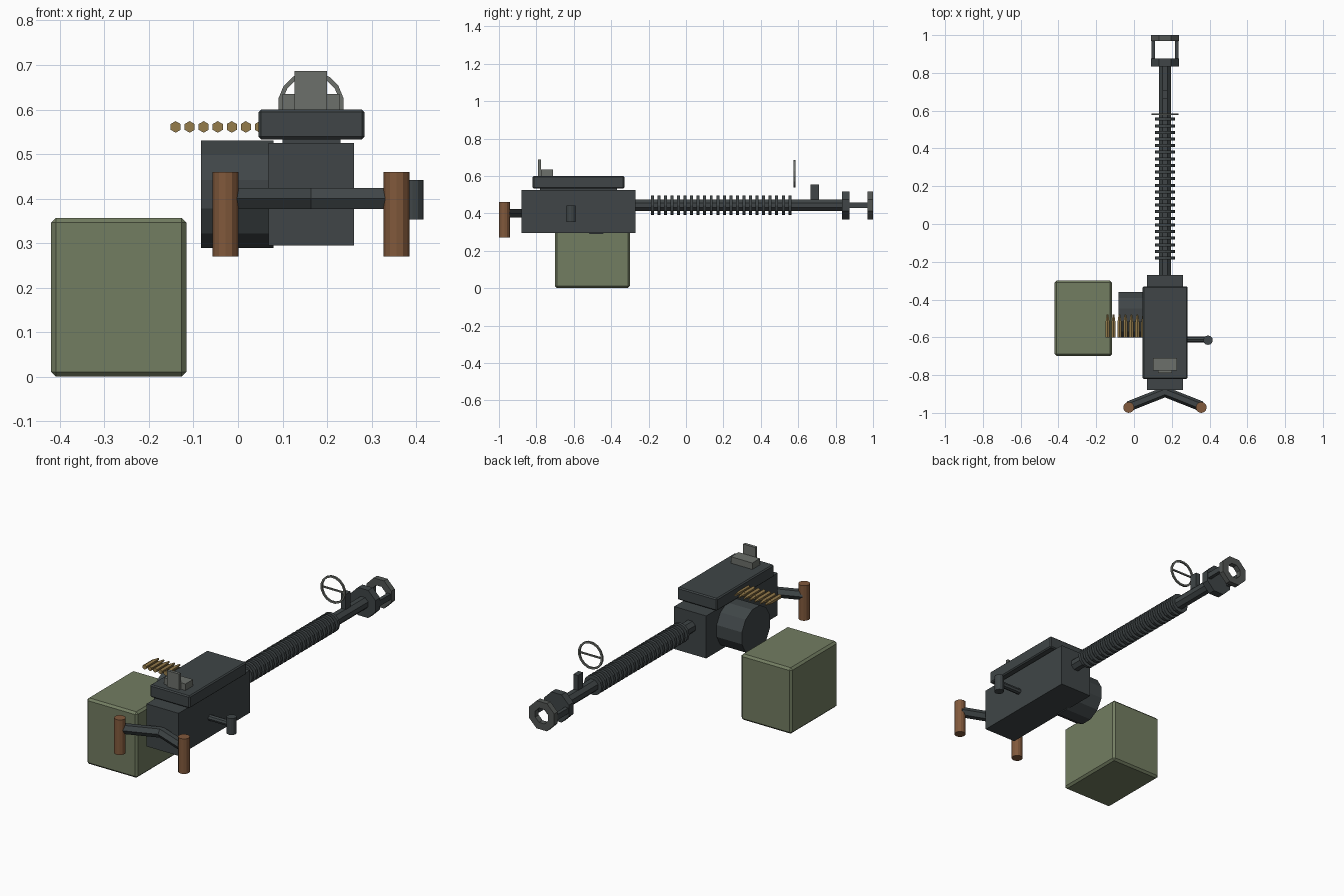
import bpy, bmesh, math
from mathutils import Vector

cube = bpy.data.objects.get("Cube")
if cube:
    bpy.data.objects.remove(cube, do_unlink=True)


def material(name, rgb):
    m = bpy.data.materials.new(name)
    m.use_nodes = True
    col = (*rgb, 1)
    m.diffuse_color = col
    m.node_tree.nodes["Principled BSDF"].inputs["Base Color"].default_value = col
    return m


GUNMETAL = material("gunmetal", (0.05, 0.06, 0.063))
STEEL = material("worn_steel", (0.085, 0.092, 0.088))
SIGHT = material("sight_grey", (0.15, 0.16, 0.145))
OLIVE = material("olive_paint", (0.17, 0.205, 0.12))
WOOD = material("brown_wood", (0.22, 0.1, 0.045))
BRASS = material("brass", (0.3, 0.2, 0.07))

AXIS_X, AXIS_Z = 0.164, 0.443   # barrel line


def finish(name, bm, mat):
    bmesh.ops.recalc_face_normals(bm, faces=bm.faces)
    me = bpy.data.meshes.new(name)
    bm.to_mesh(me)
    bm.free()
    me.materials.append(mat)
    ob = bpy.data.objects.new(name, me)
    bpy.context.collection.objects.link(ob)
    return ob


def box(name, lo, hi, mat, bevel=0):
    """Box between two corners, with an optional chamfer."""
    lo, hi = Vector(lo), Vector(hi)
    bm = bmesh.new()
    bmesh.ops.create_cube(bm, size=1)
    bmesh.ops.scale(bm, vec=hi - lo, verts=bm.verts)
    bmesh.ops.translate(bm, vec=(lo + hi) / 2, verts=bm.verts)
    if bevel:
        bmesh.ops.bevel(bm, geom=bm.edges[:], offset=bevel, segments=1, affect='EDGES')
    return finish(name, bm, mat)


def rod(name, a, b, r, mat, sides=12, r2=None, turn=0.0):
    """Cylinder or cone from point a to point b, turned about its own axis."""
    a, b = Vector(a), Vector(b)
    bm = bmesh.new()
    bmesh.ops.create_cone(bm, cap_ends=True, segments=sides, radius1=r,
                          radius2=r if r2 is None else r2, depth=(b - a).length)
    ob = finish(name, bm, mat)
    ob.rotation_mode = 'QUATERNION'
    ob.rotation_quaternion = (b - a).to_track_quat('Z', 'Y')
    ob.rotation_quaternion @= Vector((0, 0, 1)).rotation_difference(Vector((0, 0, 1)))
    ob.location = (a + b) / 2
    for v in ob.data.vertices:
        x, y = v.co.x, v.co.y
        v.co.x = x * math.cos(turn) - y * math.sin(turn)
        v.co.y = x * math.sin(turn) + y * math.cos(turn)
    return ob


def ring(name, y, z, outer, inner, thick, sides, mat):
    """Flat ring facing the y axis, on the barrel's x."""
    bm = bmesh.new()
    loops = []
    for r, dy in ((outer, 0), (outer, thick), (inner, thick), (inner, 0)):
        angles = [math.tau * (i + 0.5) / sides for i in range(sides)]
        loops.append([bm.verts.new((AXIS_X + r * math.cos(t), y + dy, z + r * math.sin(t)))
                      for t in angles])
    for k in range(4):
        p, q = loops[k], loops[(k + 1) % 4]
        for i in range(sides):
            j = (i + 1) % sides
            bm.faces.new((p[i], p[j], q[j], q[i]))
    return finish(name, bm, mat)


def on_axis(y):
    return (AXIS_X, y, AXIS_Z)


# Body
box("receiver", (0.068, -0.88, 0.295), (0.26, -0.27, 0.525), GUNMETAL)
box("top_cover", (0.046, -0.82, 0.533), (0.284, -0.33, 0.6), GUNMETAL, 0.006)
box("cover_hinge", (0.1, -0.78, 0.52), (0.23, -0.37, 0.535), GUNMETAL)
rod("feed_drum", (-0.083, -0.48, 0.41), (0.08, -0.48, 0.41), 0.125, GUNMETAL,
    turn=math.pi / 12)

# Ammunition box and belt
box("ammo_box", (-0.42, -0.7, 0), (-0.116, -0.3, 0.357), OLIVE, 0.011)
for i in range(7):
    x = -0.14 + i * 0.0315
    rod("cartridge_case", (x, -0.6, 0.561), (x, -0.52, 0.561), 0.013, BRASS, 6)
    rod("cartridge_tip", (x, -0.52, 0.561), (x, -0.48, 0.561), 0.012, BRASS, 6, 0.005)

# Barrel with cooling fins
rod("barrel", on_axis(-0.28), on_axis(0.85), 0.034, GUNMETAL, 8, turn=math.pi / 8)
for i in range(22):
    y = -0.18 + i * 0.035
    rod("cooling_fin", on_axis(y - 0.008), on_axis(y + 0.008), 0.053, GUNMETAL, 12)

# Muzzle: rear flange, open ring and two struts
rod("muzzle_flange", on_axis(0.835), on_axis(0.875), 0.081, GUNMETAL, 8, turn=math.pi / 8)
ring("muzzle_ring", 0.97, AXIS_Z, 0.081, 0.042, 0.03, 8, STEEL)
for side in (-1, 1):
    x = AXIS_X + side * 0.062
    box("muzzle_strut", (x - 0.01, 0.87, 0.428), (x + 0.01, 0.975, 0.458), GUNMETAL)

# Sights
box("front_post", (0.15, 0.665, 0.46), (0.178, 0.71, 0.555), GUNMETAL)
ring("sight_ring", 0.576, 0.612, 0.074, 0.064, 0.009, 16, SIGHT)
box("sight_crossbar", (0.095, 0.577, 0.608), (0.233, 0.584, 0.616), SIGHT)
box("rear_sight_base", (0.1, -0.775, 0.598), (0.228, -0.71, 0.635), SIGHT)
box("rear_sight_leaf", (0.127, -0.79, 0.598), (0.2, -0.774, 0.687), SIGHT)

# Twin grips on angled arms
for side in (-1, 1):
    x = AXIS_X + side * 0.192
    rod("grip_arm", (AXIS_X - side * 0.01, -0.885, 0.4), (x, -0.965, 0.4), 0.027, GUNMETAL, 6,
        turn=math.pi / 6)
    rod("grip", (x, -0.971, 0.27), (x, -0.971, 0.46), 0.029, WOOD)

# Charging handle
rod("charging_rod", (0.25, -0.612, 0.4), (0.39, -0.612, 0.4), 0.016, GUNMETAL, 8)
rod("charging_knob", (0.392, -0.615, 0.353), (0.392, -0.615, 0.442), 0.025, GUNMETAL)
